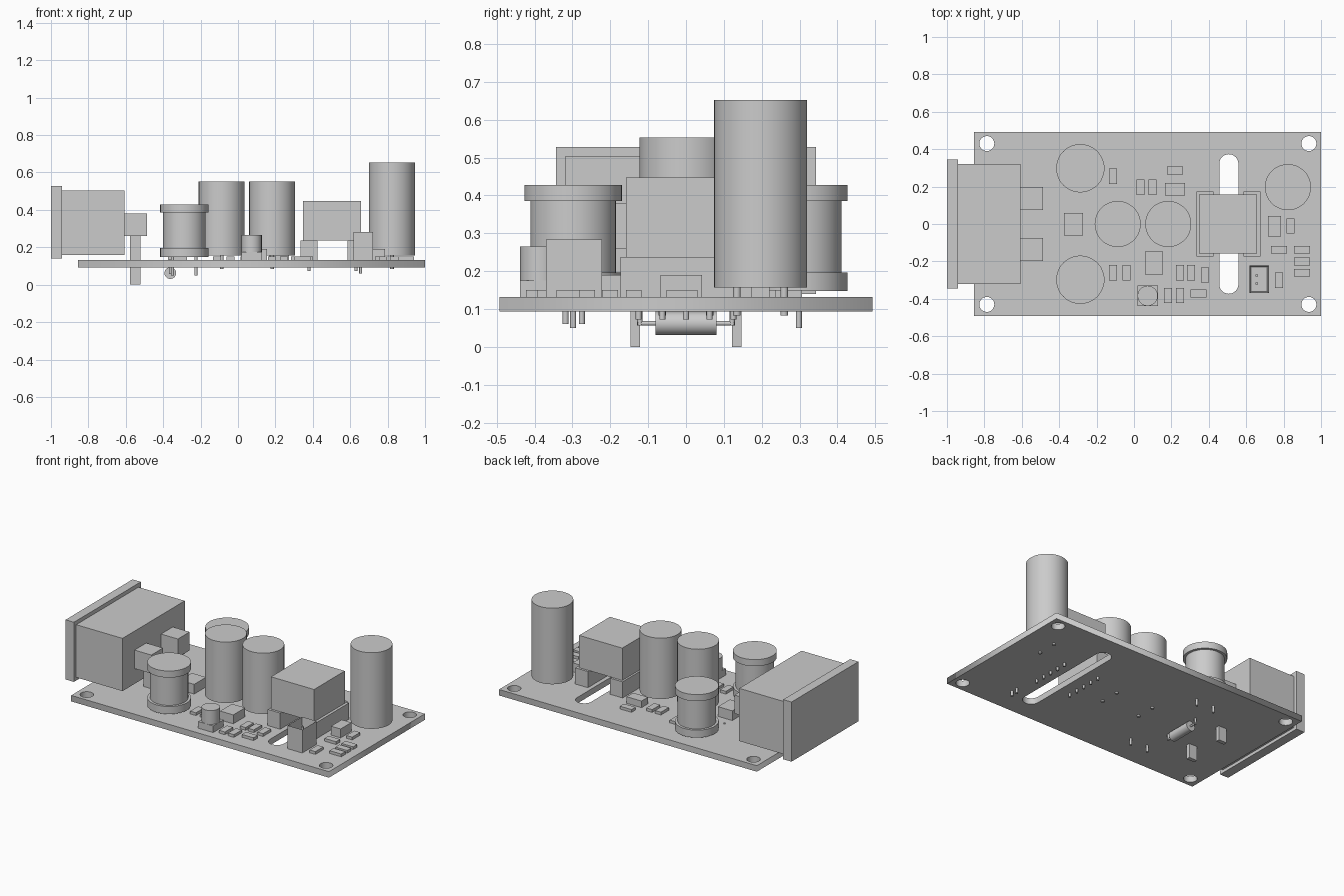
import bpy, bmesh
from math import cos, sin, pi
from mathutils import Vector

if "Cube" in bpy.data.objects:
    bpy.data.objects.remove(bpy.data.objects["Cube"])

TOP, BOT = 0.132, 0.093   # board faces


def finish(bm, name, smooth=False):
    me = bpy.data.meshes.new(name)
    bmesh.ops.recalc_face_normals(bm, faces=bm.faces)
    bm.to_mesh(me)
    bm.free()
    ob = bpy.data.objects.new(name, me)
    bpy.context.collection.objects.link(ob)
    if smooth:
        bpy.ops.object.select_all(action='DESELECT')
        ob.select_set(True)
        bpy.context.view_layer.objects.active = ob
        bpy.ops.object.shade_smooth_by_angle(angle=0.6)
    return ob


def box(name, x, y, z):
    bm = bmesh.new()
    bmesh.ops.create_cube(bm, size=1)
    for v in bm.verts:
        v.co = Vector([(r[0] + r[1]) / 2 + c * (r[1] - r[0]) for c, r in zip(v.co, (x, y, z))])
    return finish(bm, name)


def lathe(name, x, y, profile, seg=48):
    """Stack of (radius, z) rings, capped at both ends."""
    bm = bmesh.new()
    rings = [[bm.verts.new((x + r * cos(2 * pi * i / seg), y + r * sin(2 * pi * i / seg), z))
              for i in range(seg)] for r, z in profile]
    for a, b in zip(rings, rings[1:]):
        for i in range(seg):
            bm.faces.new((a[i], a[(i + 1) % seg], b[(i + 1) % seg], b[i]))
    bm.faces.new(rings[0])
    bm.faces.new(rings[-1])
    return finish(bm, name, True)


def pin(name, x, y, z0, z1, r=0.008):
    return lathe(name, x, y, [(r, z0), (r, z1)], 12)


def arc(cx, cy, r, a0, a1, n):
    return [(cx + r * cos(a0 + (a1 - a0) * i / n), cy + r * sin(a0 + (a1 - a0) * i / n)) for i in range(n + 1)]


# circuit board: filled outline with four mounting holes and the isolation slot
loops = [[(-0.855, -0.493), (1, -0.493), (1, 0.493), (-0.855, 0.493)]]
loops += [arc(x, y, 0.04, 0, 2 * pi, 32)[:-1] for x in (-0.787, 0.935) for y in (-0.43, 0.43)]
loops.append(arc(0.507, 0.322, 0.051, 0, pi, 16) + arc(0.507, -0.322, 0.051, pi, 2 * pi, 16))
cu = bpy.data.curves.new("circuit_board", 'CURVE')
cu.dimensions, cu.fill_mode, cu.extrude = '2D', 'BOTH', (TOP - BOT) / 2
for pts in loops:
    sp = cu.splines.new('POLY')
    sp.points.add(len(pts) - 1)
    for p, (x, y) in zip(sp.points, pts):
        p.co = (x, y, 0, 1)
    sp.use_cyclic_u = True
board = bpy.data.objects.new("circuit_board", cu)
board.location.z = (TOP + BOT) / 2
bpy.context.collection.objects.link(board)
bpy.context.view_layer.objects.active = board
board.select_set(True)
bpy.ops.object.convert(target='MESH')

# power inlet with flange, and two terminals whose legs pass through the board
box("inlet_flange", (-1, -0.94), (-0.344, 0.344), (0.14, 0.528))
box("inlet_body", (-0.94, -0.607), (-0.32, 0.32), (0.16, 0.503))
for s in (-1, 1):
    box("inlet_terminal", (-0.607, -0.486), sorted((s * 0.076, s * 0.197)), (0.26, 0.38))
    box("inlet_terminal_leg", (-0.578, -0.52), sorted((s * 0.121, s * 0.146)), (0, 0.26))

# drum inductors
for y in (-0.298, 0.298):
    R, r = 0.129, 0.113
    lathe("drum_inductor", -0.287, y,
          [(R, 0.148), (R, 0.197), (r, 0.197), (r, 0.385), (R, 0.385), (R, 0.428)])
    for x in (-0.35, -0.225):
        pin("inductor_pin", x, y, 0.05, 0.148)

# large capacitors on leads
for x, y, top in ((-0.087, 0, 0.553), (0.183, 0, 0.553), (0.823, 0.197, 0.652)):
    lathe("capacitor", x, y, [(0.123, 0.157), (0.123, top)])
    for s in (-1, 1):
        pin("capacitor_lead", x, y + s * 0.0625, 0.083, 0.157, 0.01)

# transformer: core block on two bobbin rails with rows of pins
box("transformer_core", (0.348, 0.658), (-0.158, 0.158), (0.237, 0.447))
for x0, x1, px in ((0.335, 0.425, 0.38), (0.585, 0.676, 0.631)):
    box("transformer_rail", (x0, x1), (-0.173, 0.173), (TOP, 0.237))
    for i in range(5):
        pin("transformer_pin", px, (i - 2) * 0.0625, 0.072, TOP)

# open-top output connector
bm = bmesh.new()
bmesh.ops.create_cube(bm, size=1)
for v in bm.verts:
    v.co = Vector((0.669 + v.co.x * 0.105, -0.296 + v.co.y * 0.148, 0.2075 + v.co.z * 0.151))
bm.normal_update()
top = [f for f in bm.faces if f.normal.z > 0.9]
bmesh.ops.inset_region(bm, faces=top, thickness=0.013)
bmesh.ops.translate(bm, verts=top[0].verts, vec=(0, 0, -0.11))
finish(bm, "output_connector")
for y in (-0.318, -0.275):
    pin("connector_pin", 0.656, y, 0.06, 0.25)

# small surface-mount capacitor can
box("small_capacitor_base", (0.02, 0.128), (-0.438, -0.33), (TOP, 0.175))
lathe("small_capacitor_can", 0.073, -0.384, [(0.054, 0.175), (0.054, 0.265)])

# fuse-like tube under the board with bent leads
tube = lathe("underside_tube", 0, 0, [(0.031, -0.08), (0.031, 0.08)])
lead = lathe("underside_lead", 0, 0, [(0.006, -0.128), (0.006, 0.128)], 12)
for ob in (tube, lead):
    ob.rotation_euler.x = pi / 2
    ob.location = (-0.362, 0, 0.062)
for y in (-0.122, 0.122):
    pin("underside_lead_end", -0.362, y, 0.057, 0.136, 0.007)

# chips: x range, y range, top height
for x0, x1, y0, y1, z in ((-0.375, -0.272, -0.062, 0.06, 0.195), (0.06, 0.155, -0.27, -0.148, 0.19),
                          (0.717, 0.786, -0.068, 0.042, 0.19), (0.166, 0.273, 0.153, 0.22, 0.175)):
    box("chip", (x0, x1), (y0, y1), (TOP, z))

# small resistors and capacitors: upright ones, then sideways ones
upright = [(-0.112, 0.256), (0.035, 0.197), (0.098, 0.197), (0.837, -0.011), (0.775, -0.301),
           (-0.112, -0.261), (-0.04, -0.261), (0.246, -0.261), (0.304, -0.261), (0.379, -0.273),
           (0.181, -0.382), (0.246, -0.382)]
sideways = [(0.219, 0.286), (0.775, -0.138), (0.898, -0.138), (0.898, -0.2), (0.898, -0.261), (0.345, -0.372)]
for spots, w, d in ((upright, 0.021, 0.041), (sideways, 0.042, 0.021)):
    for x, y in spots:
        box("small_component", (x - w, x + w), (y - d, y + d), (TOP, 0.15))
